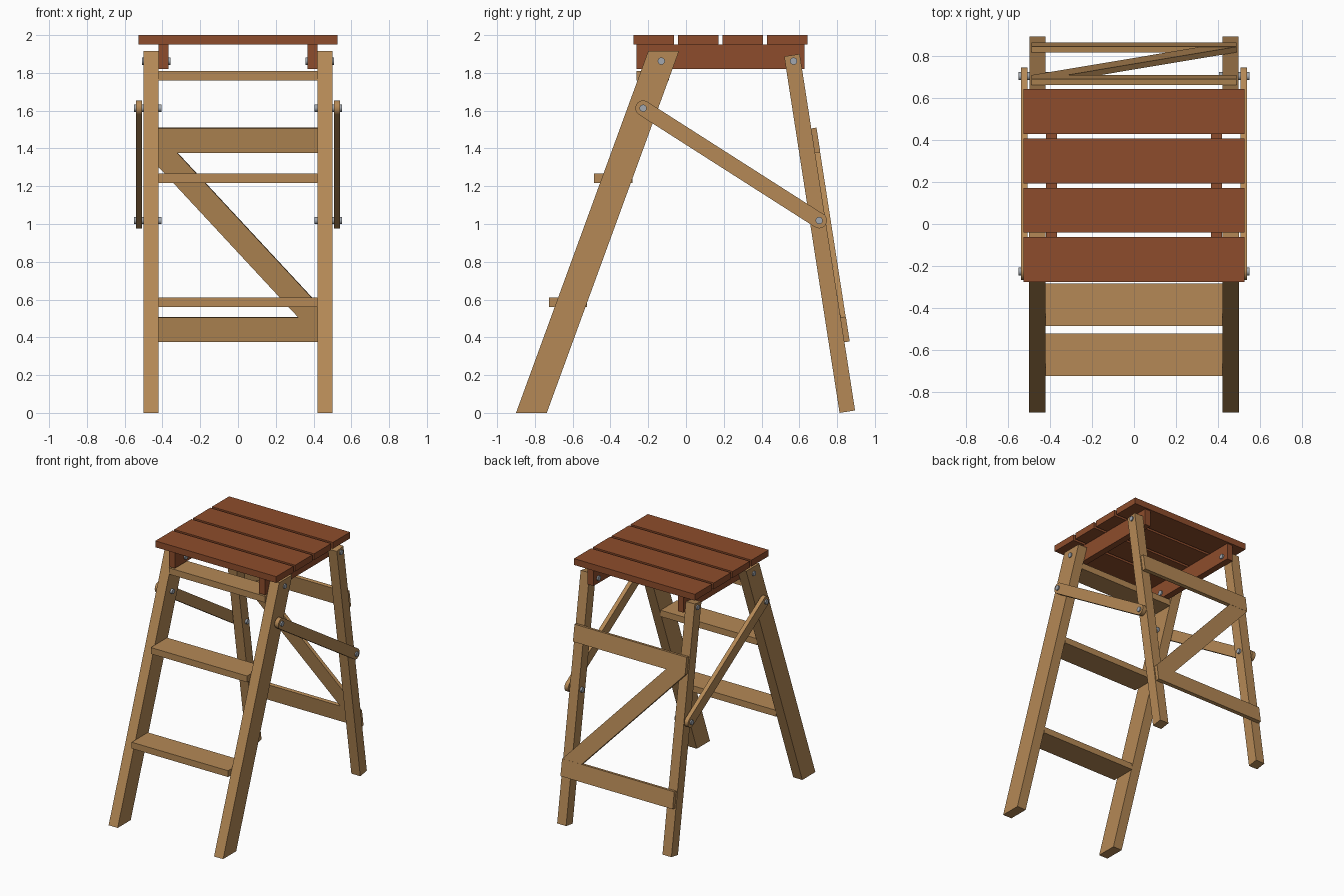
import bpy, bmesh, math
from mathutils import Vector

if "Cube" in bpy.data.objects:
    bpy.data.objects.remove(bpy.data.objects["Cube"])


def material(name, rgb):
    m = bpy.data.materials.new(name)
    m.diffuse_color = (*rgb, 1)
    m.use_nodes = True
    m.node_tree.nodes["Principled BSDF"].inputs["Base Color"].default_value = m.diffuse_color
    return m


WOOD = material("tan wood", (0.46, 0.25, 0.092))
RED = material("red brown wood", (0.27, 0.073, 0.025))
STEEL = material("grey steel", (0.36, 0.39, 0.43))


def prism(name, pts, vec, mat, smooth=False):
    """Extrude a flat polygon along a vector."""
    bm = bmesh.new()
    face = bm.faces.new([bm.verts.new(p) for p in pts])
    ext = bmesh.ops.extrude_face_region(bm, geom=[face], use_keep_orig=True)
    moved = [v for v in ext["geom"] if isinstance(v, bmesh.types.BMVert)]
    bmesh.ops.translate(bm, verts=moved, vec=Vector(vec))
    bmesh.ops.recalc_face_normals(bm, faces=bm.faces)
    me = bpy.data.meshes.new(name)
    bm.to_mesh(me)
    bm.free()
    me.materials.append(mat)
    ob = bpy.data.objects.new(name, me)
    bpy.context.collection.objects.link(ob)
    if smooth:
        bpy.ops.object.select_all(action='DESELECT')
        ob.select_set(True)
        bpy.context.view_layer.objects.active = ob
        bpy.ops.object.shade_smooth_by_angle(angle=math.radians(35))
    return ob


def side_part(name, yz, x0, x1, mat, smooth=False):
    """Extrude a side profile in x, once on each side."""
    for s, label in ((-1, "left"), (1, "right")):
        prism(f"{name}_{label}", [(s * x0, y, z) for y, z in yz],
              (s * (x1 - x0), 0, 0), mat, smooth)


def box(name, x, y0, y1, z0, z1, mat):
    prism(name, [(-x, y0, z0), (-x, y1, z0), (-x, y1, z1), (-x, y0, z1)],
          (2 * x, 0, 0), mat)


def arc(cy, cz, r, a0, a1, n):
    return [(cy + r * math.cos(a0 + (a1 - a0) * i / n),
             cz + r * math.sin(a0 + (a1 - a0) * i / n)) for i in range(n + 1)]


# Seat slats
for i in range(4):
    y = -0.277 + i * 0.2355
    box(f"seat_slat_{i + 1}", 0.528, y, y + 0.214, 1.95, 2.0, RED)

# Seat bearers under the slats
side_part("seat_bearer", [(-0.262, 1.82), (0.628, 1.82), (0.628, 1.95), (-0.262, 1.95)],
          0.368, 0.42, RED)

# Front legs, cut level at both ends
side_part("front_leg", [(-0.9, 0), (-0.737, 0), (-0.037, 1.915), (-0.2, 1.915)],
          0.421, 0.5, WOOD)

# Rear legs, cut square
side_part("rear_leg", [(0.813, 0), (0.895, 0.013), (0.602, 1.9), (0.52, 1.887)],
          0.421, 0.499, WOOD)

# Treads
for i, (y0, y1, z) in enumerate([(-0.725, -0.523, 0.56), (-0.487, -0.284, 1.217),
                                 (-0.262, -0.09, 1.76)]):
    box(f"tread_{i + 1}", 0.421, y0, y1, z, z + 0.05, WOOD)


# Rear frame boards, lying on the sloping back face of the rear legs
def back(x, z):
    return (x, 0.602 + (1.9 - z) * 0.1553, z)


normal = Vector((0, 1, 0.1553)).normalized()
for name, z0, z1 in (("lower_rear_rail", 0.374, 0.504), ("upper_rear_rail", 1.376, 1.506)):
    prism(name, [back(-0.49, z0), back(0.49, z0), back(0.49, z1), back(-0.49, z1)],
          normal * 0.028, WOOD)
prism("rear_diagonal", [back(-0.49, 1.376), back(0.32, 0.504),
                        back(0.488, 0.504), back(-0.322, 1.376)], normal * 0.027, WOOD)

# Spreader bars with rounded ends
A, B = (-0.227, 1.613), (0.705, 1.018)
d = math.atan2(B[1] - A[1], B[0] - A[0])
q = math.pi / 2
profile = arc(*A, 0.041, d + q, d + 3 * q, 12) + arc(*B, 0.041, d - q, d + q, 12)
side_part("spreader_bar", profile, 0.507, 0.54, WOOD, True)

# Bolts
for name, (y, z), x0, x1 in (("front_seat_bolt", (-0.131, 1.862), 0.357, 0.508),
                             ("rear_seat_bolt", (0.57, 1.862), 0.357, 0.508),
                             ("upper_spreader_bolt", A, 0.405, 0.55),
                             ("lower_spreader_bolt", B, 0.405, 0.55)):
    side_part(name, arc(y, z, 0.019, 0, 2 * math.pi, 20)[:-1], x0, x1, STEEL, True)
